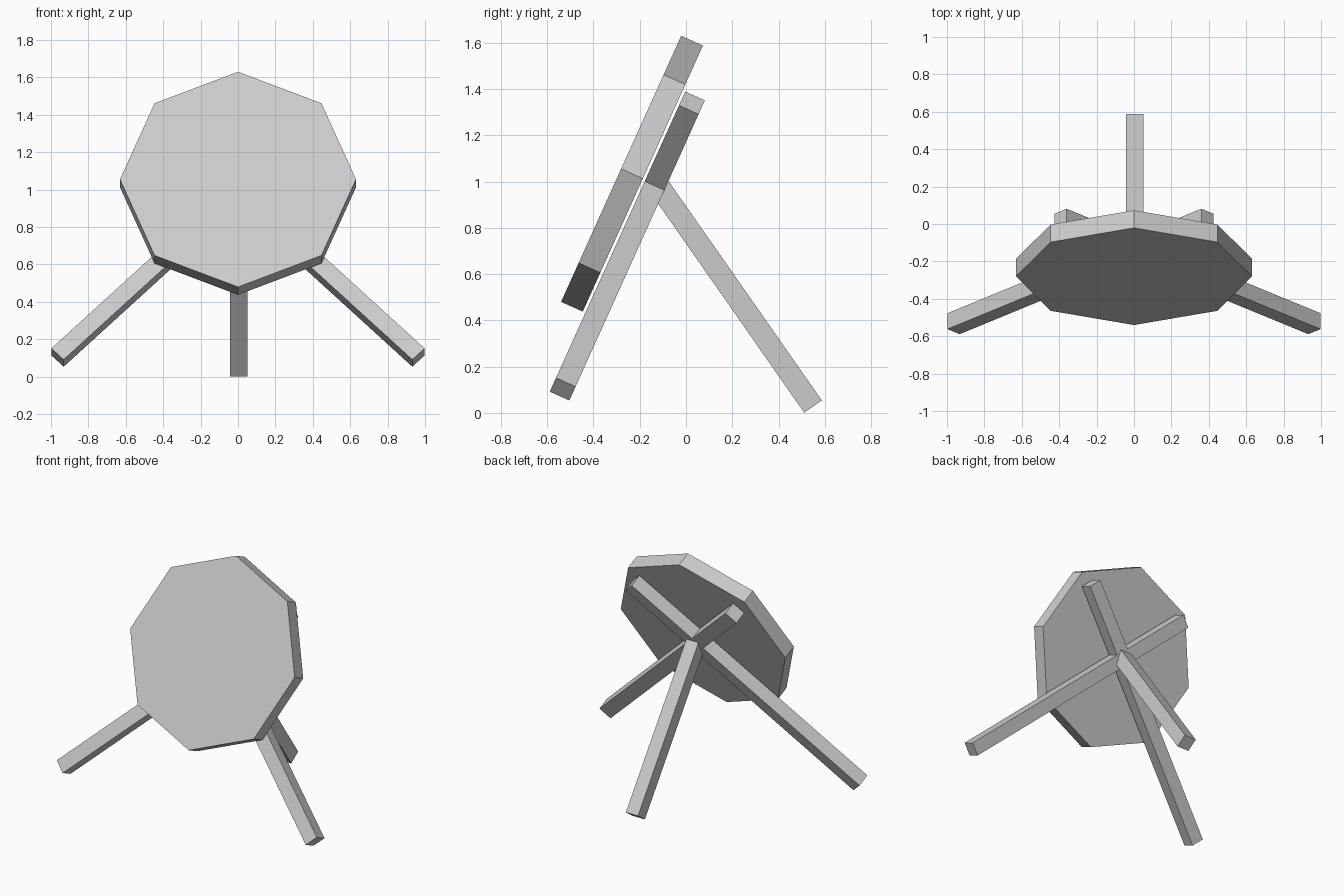
import bpy
from math import radians
from mathutils import Matrix, Vector

if "Cube" in bpy.data.objects:
    bpy.data.objects.remove(bpy.data.objects["Cube"])

TILT = Matrix.Rotation(radians(-24.3), 4, 'X')   # plane of the panel leans back
BAR = 0.093                                      # square bar thickness


def place(name, matrix):
    ob = bpy.context.object
    ob.name = ob.data.name = name
    ob.data.transform(matrix)
    return ob


def bar(name, length, matrix):
    bpy.ops.mesh.primitive_cube_add(size=1)
    return place(name, matrix @ Matrix.Diagonal((BAR, BAR, length, 1)))


# Octagonal panel, a corner pointing up
bpy.ops.mesh.primitive_cylinder_add(vertices=8, radius=0.631, depth=0.103)
place("octagon_panel", Matrix.Translation((0, -0.2335, 1.034)) @ TILT
      @ Matrix.Rotation(radians(90), 4, 'X'))

# Two crossed front legs, lying behind the panel and sharing its tilt
for side, label in ((-1, "left"), (1, "right")):
    m = (Matrix.Translation((0, -0.136, 0.982)) @ TILT
         @ Matrix.Translation((side * 0.286, 0, -0.286))
         @ Matrix.Rotation(radians(-45 * side), 4, 'Y'))
    bar("front_leg_" + label, 1.92, m)

# Rear prop leg, from the crossing down to the ground
foot = Vector((0.004, 0.549, 0.0275))
up = Vector((0, -0.573, 0.82)).normalized()
length = 1.175
bar("rear_leg", length, Matrix.Translation(foot + up * length / 2)
    @ Matrix.Rotation(radians(34.95), 4, 'X'))
